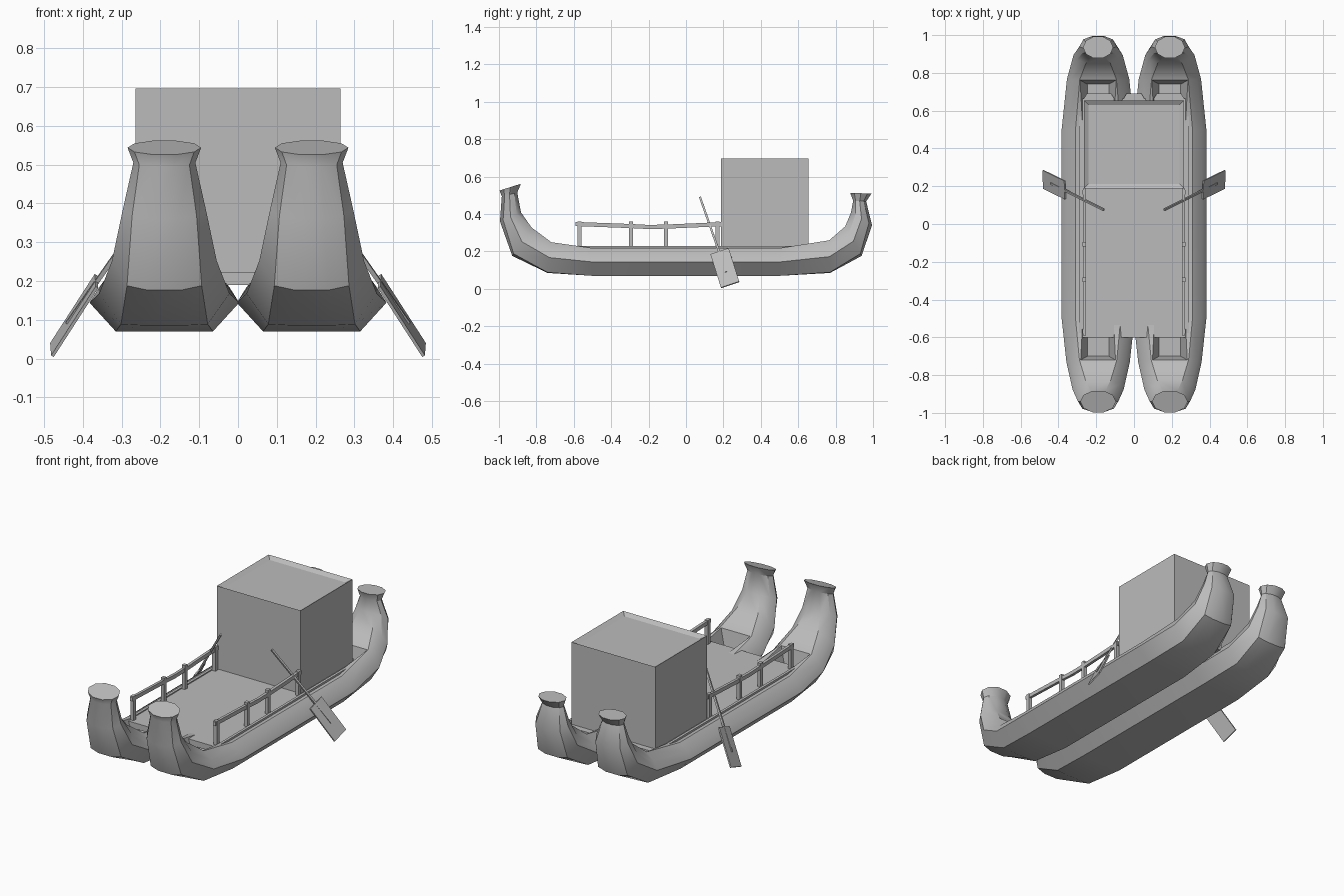
import bpy, bmesh, math
from mathutils import Vector, Matrix

cube = bpy.data.objects.get("Cube")
if cube:
    bpy.data.objects.remove(cube, do_unlink=True)

grey = bpy.data.materials.new("plain grey")
grey.use_nodes = True
grey.diffuse_color = (0.5, 0.5, 0.5, 1)
grey.node_tree.nodes["Principled BSDF"].inputs["Base Color"].default_value = (0.5, 0.5, 0.5, 1)


def make(name, bm, mirror=False):
    """Turn a bmesh into a named object, optionally mirrored across x."""
    bmesh.ops.recalc_face_normals(bm, faces=bm.faces)
    mesh = bpy.data.meshes.new(name)
    bm.to_mesh(mesh)
    bm.free()
    mesh.materials.append(grey)
    ob = bpy.data.objects.new(name, mesh)
    bpy.context.collection.objects.link(ob)
    if mirror:
        ob.modifiers.new("mirror", 'MIRROR').use_mirror_merge = False
    return ob


def box(bm, x0, x1, y0, y1, z0, z1):
    size = Matrix.Diagonal((x1 - x0, y1 - y0, z1 - z0, 1))
    mid = Matrix.Translation(((x0 + x1) / 2, (y0 + y1) / 2, (z0 + z1) / 2))
    return bmesh.ops.create_cube(bm, size=1, matrix=mid @ size)["verts"]


def bar(bm, a, b, width, thick, side):
    """Box running from a to b, its width along the side direction."""
    a, b = Vector(a), Vector(b)
    along = (b - a).normalized()
    across = Vector(side)
    across = (across - along * across.dot(along)).normalized()
    turn = Matrix((across, along.cross(across), along)).transposed().to_4x4()
    size = Matrix.Diagonal((width, thick, (b - a).length, 1))
    bmesh.ops.create_cube(bm, size=1, matrix=Matrix.Translation((a + b) / 2) @ turn @ size)


# Hulls: lofted from a hard-chined section to a round flared neck at each end
CENTRE = 0.19
half = [(.33, -1), (.65, -1), (1, 0), (.88, .5), (.62, 1)]
round_half = [(math.cos(math.radians(a)), math.sin(math.radians(a))) for a in (-72, -36, 0, 36, 72)]
# keel y, keel z, top y, top z, half width, roundness
stations = [
    (-1.0, .525, -.88, .563, .095, 1),
    (-.987, .495, -.9, .515, .08, 1),
    (-.997, .36, -.88, .41, .107, .8),
    (-.93, .175, -.825, .33, .135, .4),
    (-.74, .085, -.72, .25, .168, .1),
    (-.5, .07, -.5, .218, .193, 0),
    (.5, .07, .5, .218, .193, 0),
    (.77, .085, .765, .26, .165, .1),
    (.94, .175, .85, .335, .13, .4),
    (.997, .34, .88, .41, .1, .8),
    (.965, .468, .892, .472, .066, 1),
    (.995, .51, .875, .513, .08, 1),
]
bm = bmesh.new()
rings = []
for ky, kz, ty, tz, w, r in stations:
    pts = [Vector(h).lerp(Vector(c), r) for h, c in zip(half, round_half)]
    pts += [Vector((-p.x, p.y)) for p in reversed(pts)]
    keel, top = Vector((0, ky, kz)), Vector((0, ty, tz))
    ring = []
    for p in pts:
        co = keel.lerp(top, (p.y + 1) / 2)
        co.x = CENTRE + p.x * w
        ring.append(bm.verts.new(co))
    rings.append(ring)
for a, b in zip(rings, rings[1:]):
    for i in range(len(a)):
        j = (i + 1) % len(a)
        bm.faces.new((a[i], a[j], b[j], b[i]))
bm.faces.new(rings[0])
bm.faces.new(rings[-1])
hulls = make("hulls", bm)

# Open well cut into the top of each hull
bm = bmesh.new()
for v in box(bm, CENTRE - .11, CENTRE + .11, -.73, .77, .15, .3):
    if v.co.z < .2:
        v.co.x = CENTRE + (v.co.x - CENTRE) * .52
        v.co.y = .02 + (v.co.y - .02) * .96
well = make("well_cutter", bm)
well.hide_render = True
cut = hulls.modifiers.new("well", 'BOOLEAN')
cut.operation, cut.object, cut.solver = 'DIFFERENCE', well, 'EXACT'
bpy.ops.object.select_all(action='DESELECT')
hulls.select_set(True)
bpy.context.view_layer.objects.active = hulls
bpy.ops.object.modifier_apply(modifier="well")
bpy.data.objects.remove(well, do_unlink=True)
bpy.ops.object.shade_smooth_by_angle(angle=math.radians(33))
hulls.modifiers.new("mirror", 'MIRROR').use_mirror_merge = False

# Deck with raised side strips and chamfered rear beams
bm = bmesh.new()
box(bm, -.28, .28, -.6, .665, .19, .223)
make("deck", bm)
bm = bmesh.new()
box(bm, .275, .29, -.6, .665, .2, .229)
make("deck_edges", bm, True)
bm = bmesh.new()
for x0, x1 in ((-.06, .06), (.1, .27), (-.27, -.1)):
    for v in box(bm, x0, x1, .655, .69, .19, .228):
        if v.co.y > .68:
            v.co.x += .02 if v.co.x < (x0 + x1) / 2 else -.02
make("rear_beams", bm)

# Cabin with a sunken roof panel
bm = bmesh.new()
box(bm, -.265, .265, .188, .655, .215, .697)
bm.faces.ensure_lookup_table()
roof = max(bm.faces, key=lambda f: f.calc_center_median().z)
bmesh.ops.inset_region(bm, faces=[roof], thickness=.035)
bmesh.ops.translate(bm, verts=roof.verts, vec=(0, 0, -.015))
make("cabin", bm)

# Railings: four posts and a slightly sagging rail on each side
bm = bmesh.new()
for y in (-.57, -.295, -.107, .168):
    box(bm, .253, .273, y - .011, y + .011, .215, .36)
make("rail_posts", bm, True)
bm = bmesh.new()
rail = [(-.59, .347), (-.43, .341), (-.295, .336), (-.2, .331), (-.107, .333), (.03, .339), (.188, .346)]
for (y0, z0), (y1, z1) in zip(rail, rail[1:]):
    bar(bm, (.263, y0, z0), (.263, y1, z1), .016, .022, (1, 0, 0))
make("hand_rails", bm, True)

# Oars: thin shaft over a flat blade
bm = bmesh.new()
bar(bm, (.16, .075, .49), (.44, .215, .09), .011, .011, (0, .94, .35))
make("oar_shafts", bm, True)
bm = bmesh.new()
bar(bm, (.365, .18, .2), (.48, .236, .022), .103, .008, (0, .94, .35))
make("oar_blades", bm, True)
